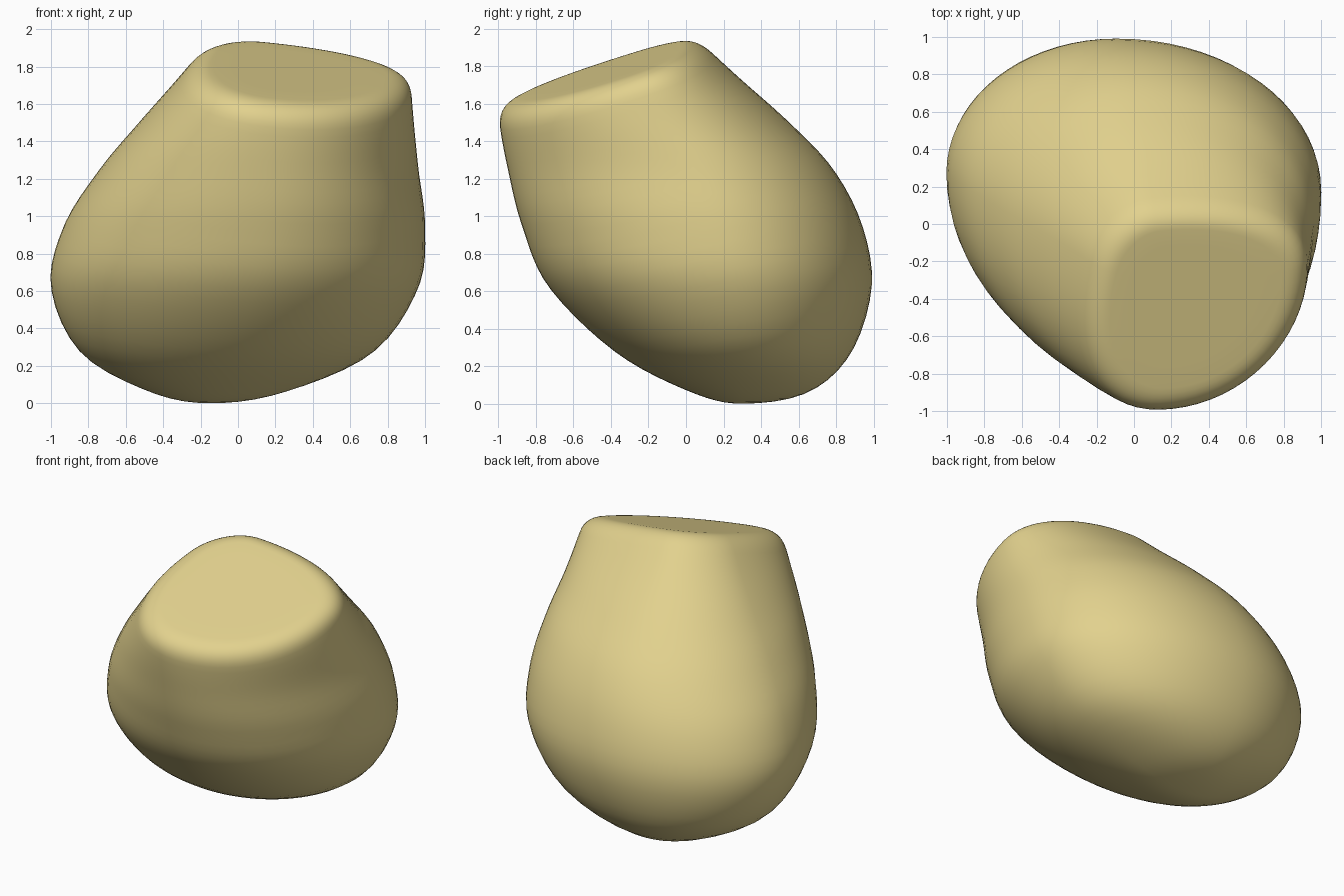
import bpy
import bmesh
import math
from mathutils import Vector

cube = bpy.data.objects.get("Cube")
if cube:
    bpy.data.objects.remove(cube, do_unlink=True)

COLUMNS, WALL_RINGS, RIM_RINGS, FACE_RINGS = 72, 32, 8, 4
RIM_DEPTH, RIM_INSET = 0.12, 0.2

# Level sections: z, x min, x max, y min, y max,
# then y of the left and right extremes, x of the front and rear extremes
SECTIONS = [
    (0, -.15, -.15, .3, .3, .3, .3, -.15, -.15),
    (.06, -.47, .25, .03, .65, .3, .3, -.12, -.15),
    (.27, -.84, .72, -.37, .88, .3, .28, -.02, -.13),
    (.62, -1, .965, -.73, .99, .28, .22, .1, -.1),
    (.95, -.93, 1, -.875, .94, .22, .14, .14, -.06),
    (1.25, -.74, .965, -.95, .785, .1, .02, .14, 0),
    (1.5, -.53, .94, -.995, .55, -.02, -.15, .13, .04),
    (1.75, -.31, .92, -1.01, .27, -.15, -.25, .13, .08),
    (2, -.1, .9, -1.02, 0, -.3, -.4, .13, .12),
]
LAST = len(SECTIONS) - 1


def padded_sections():
    """Add end sections so the pole is round and the top runs straight."""
    pole, first = SECTIONS[0], SECTIONS[1]
    below = [2 * p - f for p, f in zip(pole, first)]
    below[0] = first[0]
    above = [2 * a - b for a, b in zip(SECTIONS[-1], SECTIONS[-2])]
    return [below, *SECTIONS, above]


KEYS = padded_sections()


def section(t):
    """Smoothly interpolated section at parameter t."""
    i = min(int(t), LAST - 1)
    u = t - i
    return [
        b + 0.5 * u * (c - a + u * (2 * a - 5 * b + 4 * c - d + u * (3 * (b - c) + d - a)))
        for a, b, c, d in zip(*KEYS[i:i + 4])
    ]


def wall_point(t, angle):
    """Point on the wall, each section being four quarter ellipses."""
    z, x_min, x_max, y_min, y_max, y_left, y_right, x_front, x_rear = section(t)
    c, s = math.cos(angle), math.sin(angle)
    cx = x_rear if s > 0 else x_front
    cy = y_right if c > 0 else y_left
    x = cx + c * (x_max - cx if c > 0 else cx - x_min)
    y = cy + s * (y_max - cy if s > 0 else cy - y_min)
    return Vector((x, y, z))


def height_over_cut(p):
    """Height above the slanted flat face."""
    return p.z - (1.755 + 0.34 * (p.y + 0.45) - 0.13 * (p.x - 0.35))


def find_level(angle, height):
    """Parameter at which a column reaches a height relative to the cut."""
    low, high = 1.0, float(LAST)
    for _ in range(30):
        mid = (low + high) / 2
        if height_over_cut(wall_point(mid, angle)) < height:
            low = mid
        else:
            high = mid
    return low


# Columns running from the bottom pole over the rounded rim to the face
angles = [math.tau * i / COLUMNS for i in range(COLUMNS)]
corners = [wall_point(find_level(a, 0), a) for a in angles]
face_centre = sum(corners, Vector()) / COLUMNS

columns = []
for angle, corner in zip(angles, corners):
    end = find_level(angle, -RIM_DEPTH)
    column = [wall_point(end * k / WALL_RINGS, angle) for k in range(1, WALL_RINGS + 1)]
    start, inner = column[-1], corner.lerp(face_centre, RIM_INSET)
    for k in range(1, RIM_RINGS + 1):
        u = k / RIM_RINGS
        column.append(start.lerp(corner, u).lerp(corner.lerp(inner, u), u))
    for k in range(1, FACE_RINGS):
        column.append(inner.lerp(face_centre, k / FACE_RINGS))
    columns.append(column)

# Skin the columns and close both ends
bm = bmesh.new()
pole = bm.verts.new(wall_point(0, 0))
hub = bm.verts.new(face_centre)
grid = [[bm.verts.new(p) for p in column] for column in columns]
for i, column in enumerate(grid):
    following = grid[(i + 1) % COLUMNS]
    bm.faces.new((pole, following[0], column[0]))
    bm.faces.new((hub, column[-1], following[-1]))
    for k in range(len(column) - 1):
        bm.faces.new((column[k], following[k], following[k + 1], column[k + 1]))
bmesh.ops.recalc_face_normals(bm, faces=bm.faces)
for face in bm.faces:
    face.smooth = True

mesh = bpy.data.meshes.new("rounded_body")
bm.to_mesh(mesh)
bm.free()
body = bpy.data.objects.new("rounded_body", mesh)
bpy.context.collection.objects.link(body)

# Sandy coating
sand = bpy.data.materials.new("sand")
sand.use_nodes = True
sand.diffuse_color = (0.76, 0.64, 0.27, 1)
shader = sand.node_tree.nodes["Principled BSDF"]
shader.inputs["Base Color"].default_value = sand.diffuse_color
shader.inputs["Roughness"].default_value = 0.7
mesh.materials.append(sand)
